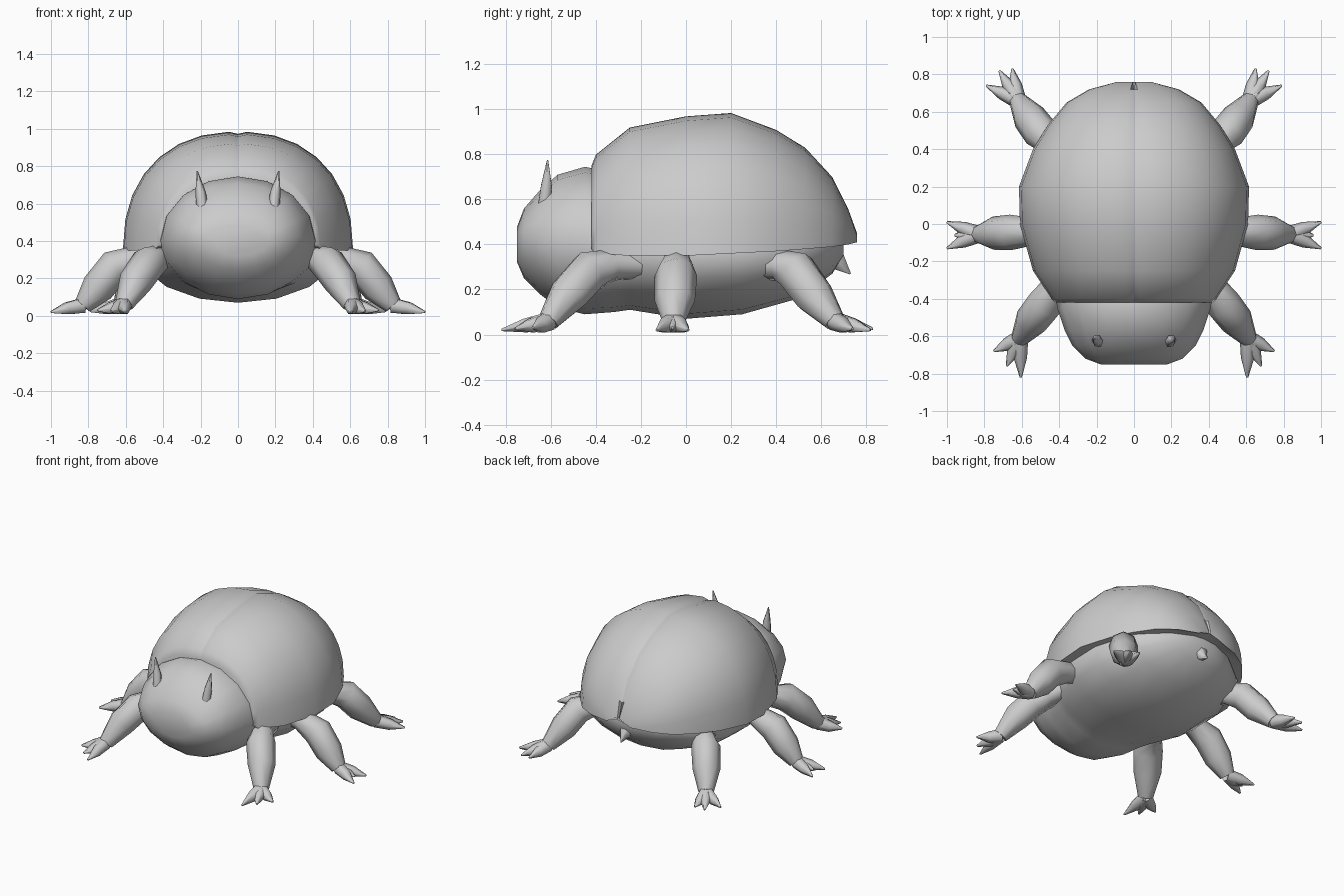
import bpy, bmesh, math
from mathutils import Vector

if "Cube" in bpy.data.objects:
    bpy.data.objects.remove(bpy.data.objects["Cube"])


def finish(name, rings, closed=True, mirror=False, angle=50):
    """Skin a list of point rings into one capped, smooth-shaded mesh."""
    bm = bmesh.new()
    vs = [[bm.verts.new(p) for p in r] for r in rings]
    n = len(vs[0])
    for a, b in zip(vs, vs[1:]):
        for i in range(n if closed else n - 1):
            j = (i + 1) % n
            bm.faces.new((a[i], a[j], b[j], b[i]))
    bm.faces.new(vs[0])
    bm.faces.new(vs[-1])
    bmesh.ops.recalc_face_normals(bm, faces=bm.faces)
    if mirror:
        geo = bmesh.ops.duplicate(bm, geom=bm.verts[:] + bm.edges[:] + bm.faces[:])["geom"]
        for v in geo:
            if isinstance(v, bmesh.types.BMVert):
                v.co.x *= -1
        bmesh.ops.reverse_faces(bm, faces=[f for f in geo if isinstance(f, bmesh.types.BMFace)])
    me = bpy.data.meshes.new(name)
    bm.to_mesh(me)
    bm.free()
    ob = bpy.data.objects.new(name, me)
    bpy.context.collection.objects.link(ob)
    bpy.ops.object.select_all(action='DESELECT')
    bpy.context.view_layer.objects.active = ob
    ob.select_set(True)
    bpy.ops.object.shade_smooth_by_angle(angle=math.radians(angle))
    return ob


def tube(name, path, radii, sides=8, mirror=True):
    """Tapered tube through points."""
    pts = [Vector(p) for p in path]
    rings = []
    for i, (p, r) in enumerate(zip(pts, radii)):
        t = (pts[min(i + 1, len(pts) - 1)] - pts[max(i - 1, 0)]).normalized()
        ref = Vector((0, 1, 0)) if abs(t.z) > 0.95 else Vector((0, 0, 1))
        u = t.cross(ref).normalized()
        v = u.cross(t)
        rings.append([p + r * (math.cos(k * math.tau / sides) * u + math.sin(k * math.tau / sides) * v)
                      for k in range(sides)])
    return finish(name, rings, mirror=mirror, angle=60)


# head and belly: y, half width, bottom, widest height, top
body = [(-.75, .18, .32, .42, .48), (-.72, .26, .25, .42, .56), (-.65, .33, .18, .42, .64),
        (-.57, .37, .12, .41, .71), (-.45, .41, .09, .41, .745), (-.32, .43, .10, .38, .72),
        (-.25, .46, .11, .36, .60), (0, .54, .07, .36, .60), (.25, .54, .09, .36, .60),
        (.5, .45, .16, .37, .55), (.65, .25, .27, .39, .50), (.7, .1, .35, .40, .45)]
rings = []
for y, w, zb, zc, zt in body:
    ring = []
    for k in range(16):
        a = k * math.tau / 16
        s = math.sin(a)
        ring.append((w * math.cos(a), y, zc + s * ((zt - zc) if s > 0 else (zc - zb))))
    rings.append(ring)
finish("head_and_belly", rings)

# wing cases: y, half width, rim height, top
shell = [(-.42, .42, .38, .75), (-.40, .44, .36, .80), (-.25, .54, .35, .92), (0, .61, .35, .97),
         (.2, .615, .36, .985), (.4, .54, .37, .91), (.53, .46, .38, .83), (.65, .36, .39, .70),
         (.72, .24, .40, .56), (.76, .09, .41, .45)]
rings = []
for i, (y, w, zb, zt) in enumerate(shell):
    ring = [(0, y, zb + .03), (.85 * w, y, zb + .01)]
    for k in range(8):
        a = math.radians(k * 12.4)
        ring.append((w * math.cos(a) ** .88, y, zb + (zt - zb) * math.sin(a) ** .9))
    notch = .06 if i == len(shell) - 1 else 0
    ring.append((0, y - notch, zt - .012))
    rings.append(ring)
finish("wing_cases", rings, mirror=True)

# legs with three toes each, mirrored left and right
legs = {
    "front_leg": ([(.38, -.08, .31), (.42, -.32, .31), (.48, -.43, .28), (.55, -.52, .18), (.61, -.61, .06)],
                  [(.605, -.82, .02), (.68, -.76, .025), (.75, -.68, .03)]),
    "middle_leg": ([(.35, -.04, .31), (.52, -.04, .31), (.66, -.045, .26), (.75, -.05, .15), (.83, -.055, .055)],
                   [(1, -.13, .02), (.96, -.06, .03), (1, .01, .02)]),
    "back_leg": ([(.38, .12, .31), (.42, .40, .31), (.50, .49, .28), (.56, .57, .17), (.62, .66, .06)],
                 [(.65, .83, .025), (.72, .82, .02), (.79, .74, .025)]),
}
for name, (path, toes) in legs.items():
    tube(name, path, [.05, .07, .095, .09, .05])
    ankle = Vector(path[-1])
    for i, tip in enumerate(toes):
        tip = Vector(tip)
        mid = ankle.lerp(tip, .5)
        mid.z = .04
        tube(f"{name}_toe_{i + 1}", [ankle, mid, tip], [.045, .036, .006], sides=6)

# antennae
tube("antennae", [(.19, -.63, .57), (.20, -.62, .66), (.218, -.615, .775)], [.032, .028, .003], sides=6)

# tail tip
tube("tail_tip", [(0, .60, .37), (0, .67, .33), (0, .73, .27)], [.07, .05, .004], sides=6, mirror=False)
